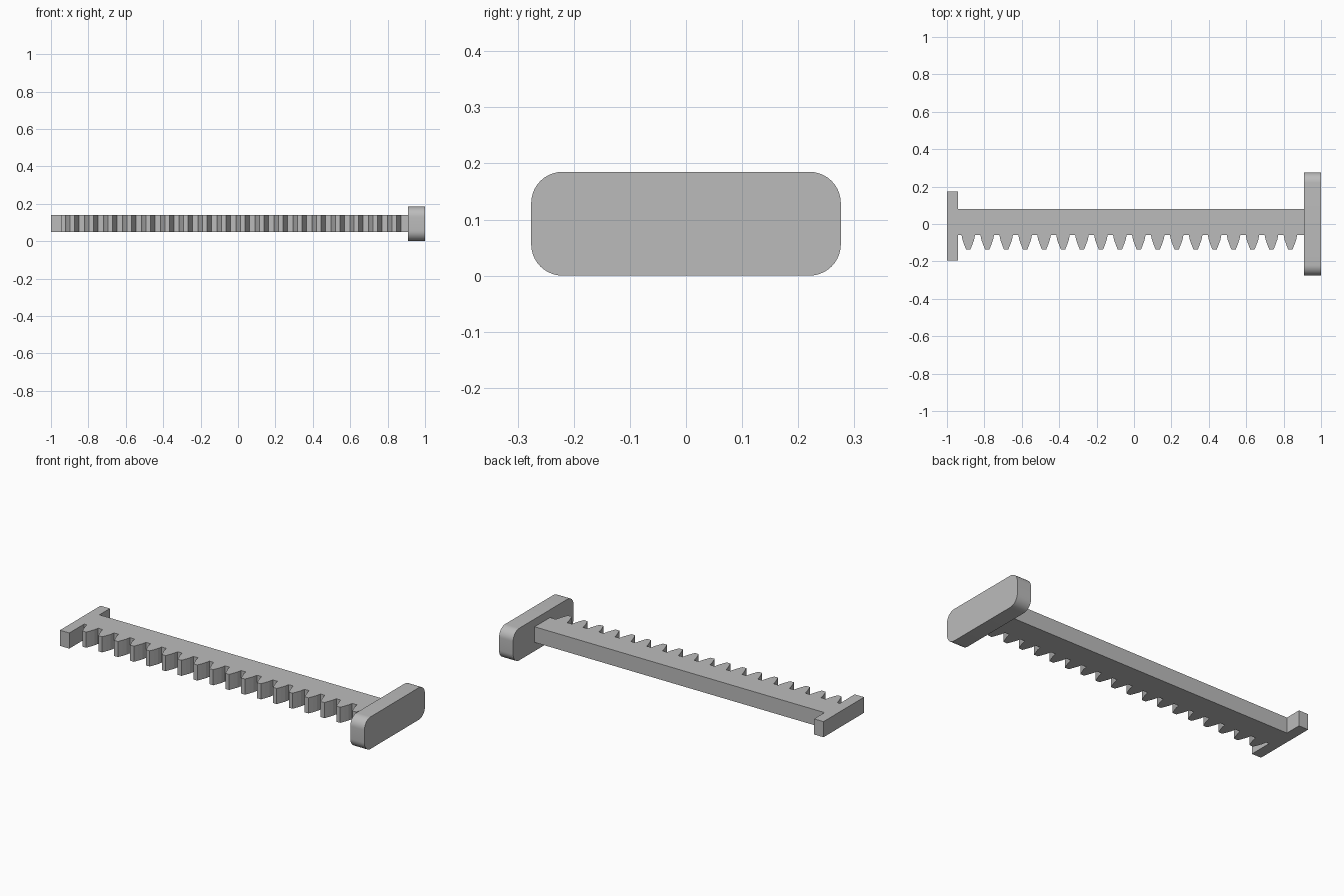
import bpy
import bmesh
import math
from mathutils import Vector

cube = bpy.data.objects.get("Cube")
if cube:
    bpy.data.objects.remove(cube, do_unlink=True)

grey = bpy.data.materials.new("plain grey")
grey.use_nodes = True
colour = (0.5, 0.5, 0.5, 1)
grey.diffuse_color = colour
grey.node_tree.nodes["Principled BSDF"].inputs["Base Color"].default_value = colour


def extrude_profile(name, points, direction):
    """Solid made by sweeping a closed outline along a direction."""
    bm = bmesh.new()
    face = bm.faces.new([bm.verts.new(p) for p in points])
    swept = bmesh.ops.extrude_face_region(bm, geom=[face], use_keep_orig=True)
    moved = [v for v in swept["geom"] if isinstance(v, bmesh.types.BMVert)]
    bmesh.ops.translate(bm, verts=moved, vec=Vector(direction))
    bmesh.ops.recalc_face_normals(bm, faces=bm.faces)
    mesh = bpy.data.meshes.new(name)
    bm.to_mesh(mesh)
    bm.free()
    mesh.materials.append(grey)
    obj = bpy.data.objects.new(name, mesh)
    bpy.context.collection.objects.link(obj)
    return obj


# Toothed bar with its flat end stop, one continuous outline
ROOT, BACK, LOW, HIGH = -0.06, 0.08, 0.05, 0.14
STOP, PLATE = -0.94, 0.91
TEETH, FIRST, PITCH = 18, -0.886, 0.1013
flank = [(0.036, ROOT), (0.031, -0.085), (0.022, -0.11), (0.012, -0.135)]

outline = [(PLATE, BACK), (STOP, BACK), (STOP, 0.175), (-1, 0.175),
           (-1, -0.195), (STOP, -0.195), (STOP, ROOT)]
for i in range(TEETH):
    centre = FIRST + i * PITCH
    outline += [(centre - half, y) for half, y in flank]
    outline += [(centre + half, y) for half, y in reversed(flank)]
outline.append((PLATE, ROOT))
extrude_profile("toothed_rack", [(x, y, LOW) for x, y in outline],
                (0, 0, HIGH - LOW))

# Rounded push plate
HALF_Y, HEIGHT, RADIUS, STEPS = 0.276, 0.185, 0.056, 10
corners = []
for quarter, (sy, sz) in enumerate([(1, 1), (-1, 1), (-1, -1), (1, -1)]):
    cy = sy * (HALF_Y - RADIUS)
    cz = HEIGHT / 2 + sz * (HEIGHT / 2 - RADIUS)
    for s in range(STEPS + 1):
        a = (quarter + s / STEPS) * math.pi / 2
        corners.append((PLATE, cy + RADIUS * math.cos(a), cz + RADIUS * math.sin(a)))
plate = extrude_profile("push_plate", corners, (1 - PLATE, 0, 0))

bpy.ops.object.select_all(action="DESELECT")
plate.select_set(True)
bpy.context.view_layer.objects.active = plate
bpy.ops.object.shade_smooth_by_angle(angle=math.radians(30))
